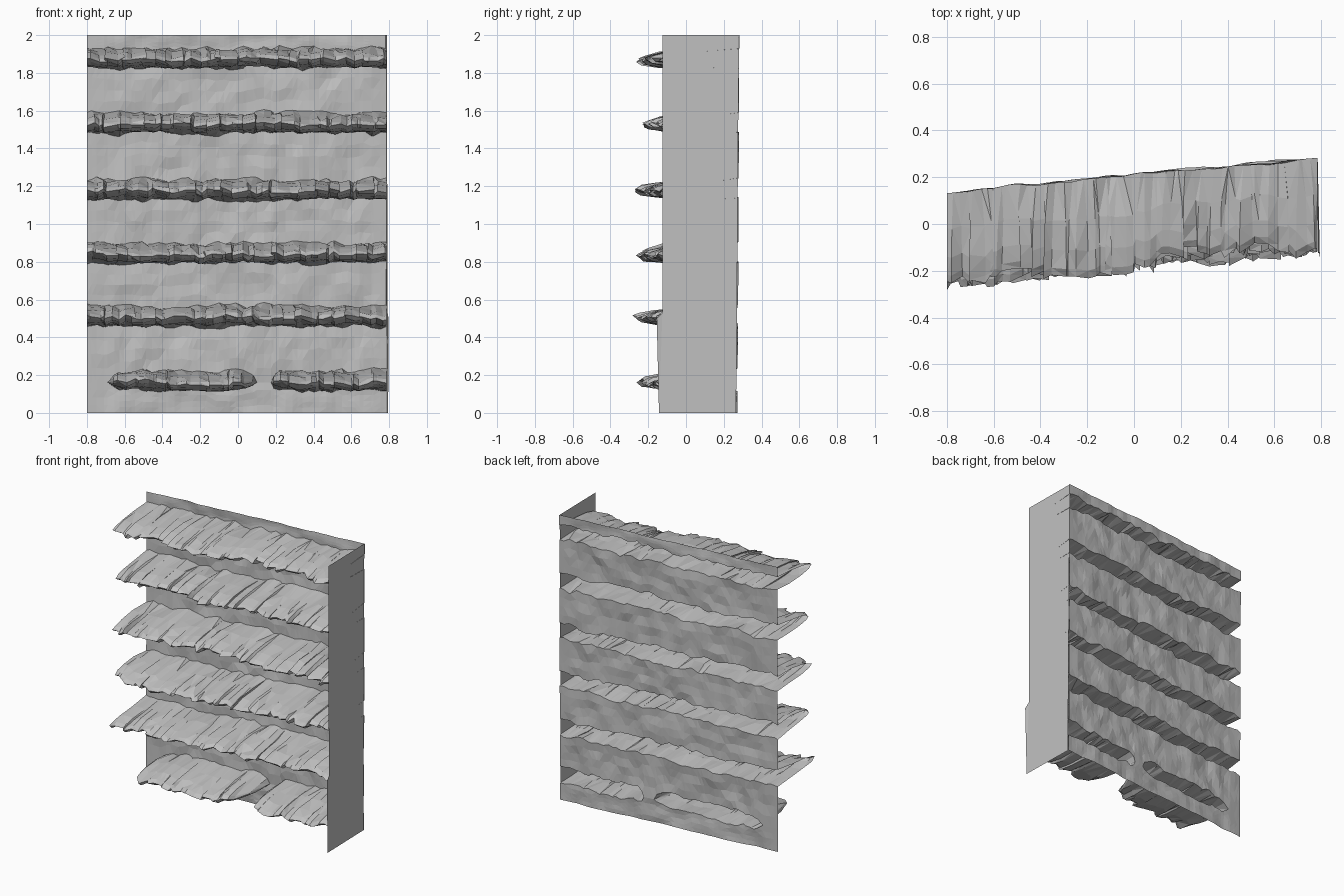
import bpy, bmesh, random
from mathutils import Vector, noise

random.seed(7)
cube = bpy.data.objects.get("Cube")
if cube:
    bpy.data.objects.remove(cube, do_unlink=True)

GREY = (0.53, 0.53, 0.53, 1)
stone = bpy.data.materials.new("stone grey")
stone.use_nodes = True
stone.diffuse_color = GREY
stone.node_tree.nodes["Principled BSDF"].inputs["Base Color"].default_value = GREY

LEFT, RIGHT, COLS = -0.8, 0.785, 54
LEDGES = [0.162, 0.502, 0.838, 1.172, 1.525, 1.868]
BREAKS = (-0.69, 0.1, 0.175)      # where the lowest ledge starts, stops and resumes


def wobble(x, z, freq, amount):
    return noise.noise(Vector((x * freq, 3.7, z * freq + 11.3))) * amount


def wall_y(x, z):
    """Slanting wall plane with rocky relief that fades at both ends."""
    fade = max(0.0, min(1.0, (0.8 - abs(x)) / 0.15))
    relief = wobble(x, z, 4.0, 0.014) + wobble(x, z, 11.0, 0.012)
    return 0.203 + 0.095 * x + 0.005 * (z - 1) + relief * fade


def reach(k, x):
    """How far a ledge is grown at x; the lowest one is broken in two."""
    if k:
        return 1.0
    start, stop, resume = BREAKS
    edge = max(min(x - start, stop - x) / 0.08, (x - resume) / 0.04)
    return max(0.0, min(1.0, edge)) ** 0.5


def opening(k, x, side):
    """Height of the upper (+1) or lower (-1) root edge of a ledge."""
    half = 0.062 if side > 0 else 0.042
    jag = wobble(x, LEDGES[k] + side, 8.0, 0.02) + wobble(x, LEDGES[k] + side, 23.0, 0.022)
    return LEDGES[k] + (side * half + jag) * reach(k, x)


def finish(name, bm):
    mesh = bpy.data.meshes.new(name)
    bm.to_mesh(mesh)
    bm.free()
    mesh.materials.append(stone)
    bpy.context.collection.objects.link(bpy.data.objects.new(name, mesh))


def add_sheet(name, rows):
    """Skin a list of equally long point rows with flat triangles."""
    bm = bmesh.new()
    grid = [[bm.verts.new(p) for p in row] for row in rows]
    for a, b in zip(grid, grid[1:]):
        for i in range(len(a) - 1):
            bm.faces.new((a[i], a[i + 1], b[i + 1], b[i]))
    bmesh.ops.dissolve_degenerate(bm, dist=0.0005, edges=bm.edges[:])
    bmesh.ops.triangulate(bm, faces=bm.faces[:])
    finish(name, bm)


def columns():
    """Unevenly spaced x positions, with one column on every ledge break."""
    step = (RIGHT - LEFT) / COLS
    mid = [LEFT + step * (i + random.uniform(-0.35, 0.35)) for i in range(1, COLS)]
    for b in BREAKS:
        nearest = min(range(len(mid)), key=lambda i: abs(mid[i] - b))
        mid[nearest] = b
    return [LEFT] + mid + [RIGHT]


xs = columns()

# Wall strips between the ledges
for k in range(len(LEDGES) + 1):
    rows = []
    for t in (0, 0.25, 0.5, 0.75, 1):
        row = []
        for x in xs:
            low = opening(k - 1, x, 1) if k else 0.0
            high = opening(k, x, -1) if k < len(LEDGES) else 2.0
            z = low + (high - low) * t
            row.append((x, wall_y(x, z), z))
        rows.append(row)
    add_sheet("wall_strip_%d" % (k + 1), rows)

# Hollow jagged ledges: (depth fraction, height above centre, roughness)
PROFILE = [(0.4, 0.052, 0.7), (0.72, 0.036, 0.9), (0.92, 0.018, 1), (1, 0.002, 1),
           (0.93, -0.014, 1), (0.7, -0.03, 0.8), (0.35, -0.037, 0.5)]

for k, centre in enumerate(LEDGES):
    rows = [[(x, wall_y(x, opening(k, x, 1)), opening(k, x, 1)) for x in xs]]
    depth = [0.385 + wobble(x, centre, 3.0, 0.045) + random.uniform(-0.03, 0.022) for x in xs]
    lift = [wobble(x, centre, 5.0, 0.016) + random.uniform(-0.012, 0.012) for x in xs]
    skew = [random.uniform(-0.025, 0.025) for x in xs]
    for frac, height, rough in PROFILE:
        row = []
        for i, x in enumerate(xs):
            g = reach(k, x)
            px = x if i in (0, COLS) else x + skew[i] * rough * g
            px = max(LEFT, min(RIGHT, px))
            z = centre + (height + lift[i] * rough + random.uniform(-0.006, 0.006) * rough) * g
            y = wall_y(x, centre) - depth[i] * frac * g
            row.append((px, y, z))
        rows.append(row)
    rows.append([(x, wall_y(x, opening(k, x, -1)), opening(k, x, -1)) for x in xs])
    add_sheet("ledge_%d" % (k + 1), rows)

# Thin end wall with a slightly kinked outline
outline = [(0.788, -0.125, 2), (0.782, 0.282, 2), (0.783, 0.276, 1.5), (0.785, 0.27, 0.6),
           (0.786, 0.265, 0), (0.795, -0.143, 0), (0.797, -0.155, 0.5), (0.792, -0.125, 0.53)]
bm = bmesh.new()
face = bm.faces.new([bm.verts.new(p) for p in outline])
bmesh.ops.triangulate(bm, faces=[face])
finish("end_wall", bm)
